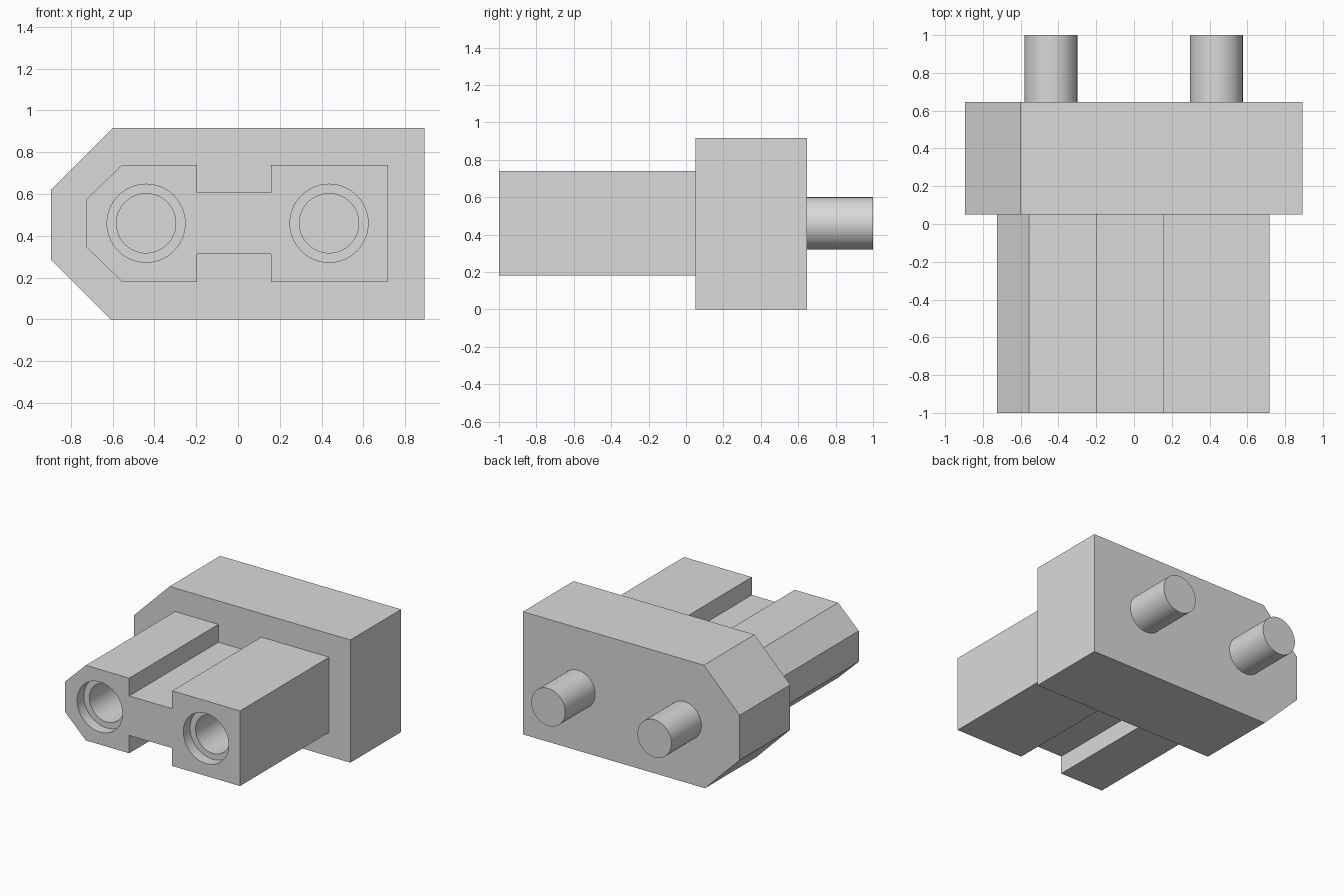
import bpy, bmesh, math
from mathutils import Matrix

cube = bpy.data.objects.get("Cube")
if cube:
    bpy.data.objects.remove(cube, do_unlink=True)

grey = bpy.data.materials.new("light grey plastic")
grey.use_nodes = True
grey.diffuse_color = (0.7, 0.7, 0.7, 1)
grey.node_tree.nodes["Principled BSDF"].inputs["Base Color"].default_value = (0.7, 0.7, 0.7, 1)


def finish(name, bm):
    bmesh.ops.recalc_face_normals(bm, faces=bm.faces)
    mesh = bpy.data.meshes.new(name)
    bm.to_mesh(mesh)
    bm.free()
    obj = bpy.data.objects.new(name, mesh)
    obj.data.materials.append(grey)
    bpy.context.collection.objects.link(obj)
    return obj


def activate(obj):
    bpy.ops.object.select_all(action='DESELECT')
    obj.select_set(True)
    bpy.context.view_layer.objects.active = obj


def smooth(obj):
    activate(obj)
    bpy.ops.object.shade_smooth_by_angle(angle=math.radians(30))


def prism(name, profile, y0, y1):
    """Extrude an (x, z) outline from y0 back to y1."""
    bm = bmesh.new()
    face = bm.faces.new([bm.verts.new((x, y0, z)) for x, z in profile])
    ext = bmesh.ops.extrude_face_region(bm, geom=[face])
    verts = [g for g in ext["geom"] if isinstance(g, bmesh.types.BMVert)]
    bmesh.ops.translate(bm, verts=verts, vec=(0, y1 - y0, 0))
    return finish(name, bm)


def turned(name, x, z, profile, sides=64):
    """Stepped round solid along y from (radius, y) pairs."""
    bm = bmesh.new()
    rings = []
    for r, y in profile:
        rings.append([bm.verts.new((x + r * math.cos(a), y, z + r * math.sin(a)))
                      for a in (2 * math.pi * i / sides for i in range(sides))])
    for a, b in zip(rings, rings[1:]):
        for i in range(sides):
            j = (i + 1) % sides
            bm.faces.new((a[i], a[j], b[j], b[i]))
    bm.faces.new(rings[0])
    bm.faces.new(rings[-1])
    return finish(name, bm)


# Wide rear flange with two chamfered corners
prism("rear_flange", [(-0.895, 0.285), (-0.61, 0), (0.892, 0), (0.892, 0.915),
                      (-0.6, 0.915), (-0.895, 0.62)], 0.05, 0.647)

# Front housing: chamfered block and square block joined by a thin web
lower = [(-0.725, 0.345), (-0.555, 0.18), (-0.197, 0.18), (-0.197, 0.313),
         (0.157, 0.313), (0.157, 0.18), (0.717, 0.18)]
upper = [(x, 0.92 - z) for x, z in reversed(lower)]
housing = prism("front_housing", lower + upper, -1.0, 0.05)

for side, x in (("right", -0.44), ("left", 0.436)):
    # Counterbored socket cut into the housing
    cutter = turned(side + "_socket_cutter", x, 0.46,
                    [(0.187, -1.1), (0.187, -0.92), (0.142, -0.92), (0.142, 0.0)])
    cutter.hide_render = True
    cut = housing.modifiers.new("socket", 'BOOLEAN')
    cut.operation = 'DIFFERENCE'
    cut.solver = 'EXACT'
    cut.object = cutter
    activate(housing)
    bpy.ops.object.modifier_apply(modifier=cut.name)
    bpy.data.objects.remove(cutter, do_unlink=True)

    # Round contact pin at the back
    smooth(turned(side + "_pin", x, 0.46, [(0.14, 0.64), (0.14, 1.0)]))

smooth(housing)
